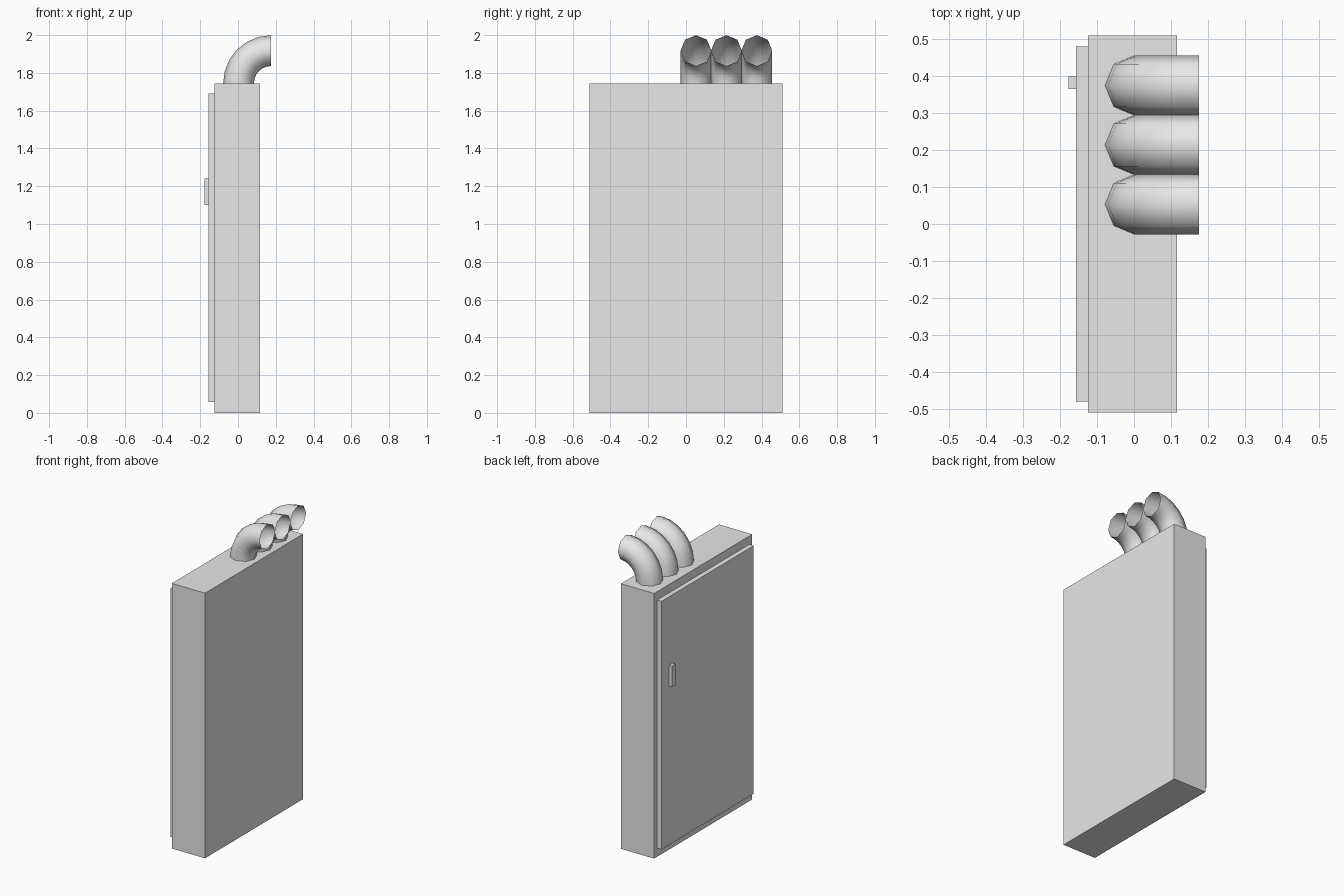
import bpy, bmesh, math
from mathutils import Vector

if "Cube" in bpy.data.objects:
    bpy.data.objects.remove(bpy.data.objects["Cube"], do_unlink=True)

# Single painted metal colour
grey = bpy.data.materials.new("light_grey_metal")
grey.use_nodes = True
grey.diffuse_color = (0.8, 0.8, 0.8, 1)
grey.node_tree.nodes["Principled BSDF"].inputs["Base Color"].default_value = grey.diffuse_color


def add_object(name, bm):
    bmesh.ops.recalc_face_normals(bm, faces=bm.faces)
    mesh = bpy.data.meshes.new(name)
    bm.to_mesh(mesh)
    bm.free()
    mesh.materials.append(grey)
    obj = bpy.data.objects.new(name, mesh)
    bpy.context.collection.objects.link(obj)
    return obj


def box(name, low, high):
    low, high = Vector(low), Vector(high)
    bm = bmesh.new()
    bmesh.ops.create_cube(bm, size=1)
    bmesh.ops.scale(bm, vec=high - low, verts=bm.verts)
    bmesh.ops.translate(bm, vec=(low + high) / 2, verts=bm.verts)
    return add_object(name, bm)


def elbow_pipe(name, y, sides=8, steps=6):
    """Open quarter bend rising from the cabinet top and turning to +x."""
    bend, radius = 0.173, 0.0815
    centre = Vector((0.176, y, 1.745))
    bm = bmesh.new()
    rings = []
    for i in range(steps + 1):
        a = math.pi / 2 * i / steps
        outward = Vector((-math.cos(a), 0, math.sin(a)))
        ring = []
        for k in range(sides):
            t = math.tau * k / sides
            offset = outward * (bend + radius * math.cos(t))
            ring.append(bm.verts.new(centre + offset + Vector((0, radius * math.sin(t), 0))))
        rings.append(ring)
    for r0, r1 in zip(rings, rings[1:]):
        for k in range(sides):
            n = (k + 1) % sides
            bm.faces.new((r0[k], r0[n], r1[n], r1[k]))
    obj = add_object(name, bm)
    # Outward normals on the open tube
    mesh = obj.data
    face = mesh.polygons[0]
    if face.normal.x > 0:
        mesh.flip_normals()
    mesh.shade_smooth()
    return obj


# Cabinet body, door and handle
box("cabinet_body", (-0.125, -0.51, 0), (0.117, 0.51, 1.745))
box("cabinet_door", (-0.157, -0.48, 0.057), (-0.125, 0.48, 1.69))
box("door_handle", (-0.178, 0.365, 1.10), (-0.157, 0.40, 1.24))

# Three elbow pipes on the roof
for i in range(3):
    elbow_pipe(f"elbow_pipe_{i + 1}", 0.053 + 0.161 * i)
